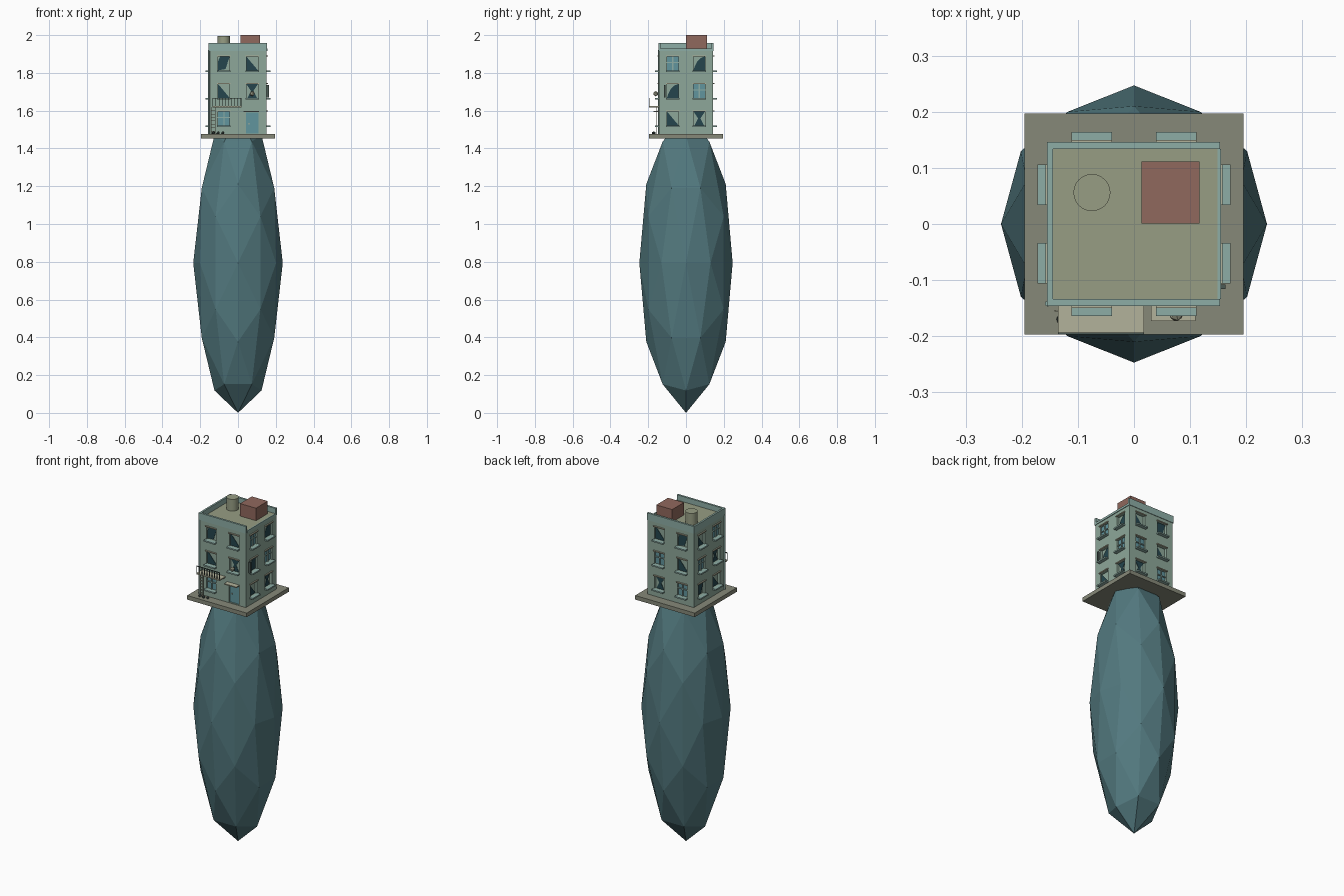
import bpy, bmesh, math
from mathutils import Matrix, Vector

if "Cube" in bpy.data.objects:
    bpy.data.objects.remove(bpy.data.objects["Cube"])


def material(name, r, g, b):
    m = bpy.data.materials.new(name)
    m.diffuse_color = (r, g, b, 1)
    m.use_nodes = True
    m.node_tree.nodes["Principled BSDF"].inputs["Base Color"].default_value = m.diffuse_color
    return m


ROCK = material("blue_rock", .085, .19, .21)
WALL = material("green_plaster", .27, .39, .32)
TRIM = material("green_trim", .27, .42, .38)
STONE = material("stone", .24, .25, .19)
ROOF = material("olive_roof", .31, .34, .23)
RED = material("brick", .28, .14, .11)
DARK = material("dark_glass", .018, .06, .075)
GLASS = material("clear_glass", .12, .3, .34)
CREAM = material("cream", .45, .45, .33)
IRON = material("iron", .07, .1, .09)
I = Matrix.Identity(4)


def finish(name, bm, mat):
    bmesh.ops.recalc_face_normals(bm, faces=bm.faces)
    me = bpy.data.meshes.new(name)
    bm.to_mesh(me)
    bm.free()
    me.materials.append(mat)
    ob = bpy.data.objects.new(name, me)
    bpy.context.collection.objects.link(ob)
    return ob


def boxes(name, items, mat):
    """items: (min corner, max corner, matrix)"""
    bm = bmesh.new()
    for lo, hi, mx in items:
        lo, hi = Vector(lo), Vector(hi)
        bmesh.ops.create_cube(bm, size=1, matrix=mx @ Matrix.Translation((lo + hi) / 2)
                              @ Matrix.Diagonal((*(hi - lo), 1)))
    return finish(name, bm, mat)


def cylinder(name, x, y, z0, z1, r, n, mat):
    bm = bmesh.new()
    bmesh.ops.create_cone(bm, cap_ends=True, segments=n, radius1=r, radius2=r, depth=z1 - z0,
                          matrix=Matrix.Translation((x, y, (z0 + z1) / 2)))
    ob = finish(name, bm, mat)
    for p in ob.data.polygons:
        p.use_smooth = len(p.vertices) == 4
    ob.data.set_sharp_from_angle(angle=math.radians(40))
    return ob


# faceted rock: once-subdivided icosahedron standing on an edge midpoint, stretched
bm = bmesh.new()
pts = set()
for a in (-1, 1):
    for k in range(3):
        e = [0, 0, 0]
        e[k] = a
        pts.add(tuple(e))
    for b in (-1, 1):
        p, q = .5257 * a, .8507 * b
        pts |= {(p, 0, q), (q, p, 0), (0, q, p)}
        for c in (-1, 1):
            p, q, r = .309 * a, .5 * b, .809 * c
            pts |= {(p, q, r), (q, r, p), (r, p, q)}
for x, y, z in sorted(pts):
    bm.verts.new((x * .237, y * .247, .794 + z * .794))
bmesh.ops.convex_hull(bm, input=bm.verts)
finish("rock", bm, ROCK)

boxes("base_slab", [((-.195, -.197, 1.452), (.195, .197, 1.476), I)], STONE)

# house body with recessed openings
W, D, Z0, Z1 = .151, .143, 1.476, 1.922
house = boxes("house_walls", [((-W, -D, Z0), (W, D, Z1), I)], WALL)

# patterns, top row to bottom row, left and right column
SIDES = [
    (D, .075, [("curve", "tri"), ("tri", "hour"), ("cross", "door")]),
    (W, .07, [("cross", "curve_m"), ("curve_m", "cross"), ("tri", "hour")]),
    (D, .075, [("tri", "curve"), ("cross", "tri"), ("hour", "cross")]),
    (W, .07, [("tri", "cross"), ("cross", "hour"), ("curve", "tri")]),
]
SHAPES = {
    "tri": [[(-1, 1), (-1, -1), (1, -1)]],
    "curve": [[(1, 1), (-.6, 1), (-1, .3), (-1, -1), (.3, -.8), (.6, 0)]],
    "curve_m": [[(1, 1), (.3, .8), (-.4, .2), (-.8, -.5), (-1, -1), (1, -1)]],
    "hour": [[(-1, 1), (1, 1), (.2, 0), (-.2, 0)], [(-.2, 0), (.2, 0), (.8, -1), (-.8, -1)]],
}
HW, HH, REC = .031, .037, .014
cuts, sills, lintels, bars, panes, door = [], [], [], [], [], []
shards = bmesh.new()
for k, (d, off, rows) in enumerate(SIDES):
    mx = Matrix.Rotation(k * math.pi / 2, 4, 'Z')
    for r, row in enumerate(rows):
        z = 1.85 - r * .1455
        for u, kind in zip((-off, off), row):
            if kind == "door":
                cuts.append(((u - .033, -d - .02, Z0 + .004), (u + .033, -d + REC, 1.59), mx))
                door.append(((u - .033, -d + .006, Z0 + .002), (u + .033, -d + REC, 1.59), mx))
                lintels.append(((u - .045, -d - .03, 1.592), (u + .035, -d, 1.598), mx))
                continue
            cuts.append(((u - HW, -d - .02, z - HH), (u + HW, -d + REC, z + HH), mx))
            sills.append(((u - .036, -d - .021, z - HH - .008), (u + .036, -d + .004, z - HH), mx))
            lintels.append(((u - .036, -d - .007, z + HH), (u + .036, -d + .002, z + HH + .006), mx))
            if kind == "cross":
                panes.append(((u - HW, -d + .009, z - HH), (u + HW, -d + .012, z + HH), mx))
                bars.append(((u - .003, -d + .003, z - HH), (u + .003, -d + .011, z + HH), mx))
                bars.append(((u - HW, -d + .003, z + .002), (u + HW, -d + .011, z + .007), mx))
            else:
                for poly in SHAPES[kind]:
                    f = shards.faces.new([shards.verts.new(mx @ Vector((u + a * HW, -d + .009, z + b * HH)))
                                          for a, b in poly])
                    ext = bmesh.ops.extrude_face_region(shards, geom=[f])
                    bmesh.ops.translate(shards, vec=mx.to_3x3() @ Vector((0, .002, 0)),
                                        verts=[v for v in ext["geom"] if isinstance(v, bmesh.types.BMVert)])

cutter = boxes("opening_cutter", cuts, WALL)
cutter.hide_render = True
mod = house.modifiers.new("openings", 'BOOLEAN')
mod.operation, mod.object, mod.solver = 'DIFFERENCE', cutter, 'EXACT'
bpy.context.view_layer.objects.active = house
bpy.ops.object.modifier_apply(modifier="openings")
bpy.data.objects.remove(cutter)

finish("broken_glass", shards, DARK)
boxes("window_panes", panes, GLASS)
boxes("window_bars", bars, TRIM)
boxes("window_sills", sills, TRIM)
boxes("window_lintels", lintels, CREAM)
boxes("front_door", door, GLASS)
boxes("door_knob", [((.055, -.141, 1.528), (.061, -.134, 1.534), I)], CREAM)

# roof with parapet on three sides, low curb on the right
boxes("roof_deck", [((-.149, -.14, 1.92), (.149, .14, 1.926), I)], ROOF)
boxes("parapet", [((-.155, -.146, 1.915), (-.144, .146, 1.957), I),
                  ((-.144, -.146, 1.915), (.153, -.134, 1.957), I),
                  ((-.144, .134, 1.915), (.153, .146, 1.957), I),
                  ((.149, -.134, 1.915), (.155, .134, 1.928), I)], TRIM)
boxes("brick_roof_hut", [((.013, .001, 1.922), (.117, .111, 2.0), I)], RED)
cylinder("water_tank", -.075, .056, 1.922, 1.995, .033, 24, ROOF)

# balcony with railing
boxes("balcony_floor", [((-.135, -.197, 1.618), (.018, -.14, 1.625), I)], CREAM)
rail = [((-.135, -.197, 1.664), (.018, -.193, 1.668), I)]
for i in range(10):
    x = -.135 + i * .0166
    rail.append(((x, -.196, 1.625), (x + .003, -.193, 1.665), I))
boxes("balcony_railing", rail, IRON)

# ladder below the balcony
ladder = [((x, -.156, Z0), (x + .003, -.153, 1.62), I) for x in (-.142, -.122)]
ladder += [((-.142, -.156, 1.49 + i * .018), (-.119, -.153, 1.493 + i * .018), I) for i in range(7)]
boxes("ladder", ladder, CREAM)

# drainpipe, wall fitting, lantern and rubble
cylinder("drainpipe", -.154, -.142, Z0, 1.92, .005, 10, TRIM)
boxes("side_fitting", [((.15, -.116, 1.67), (.163, -.108, 1.735), I)], IRON)
for name, x, y, z, s, mat in (("lantern", .075, -.16, 1.69, .014, CREAM),
                              ("rubble_a", -.13, -.17, 1.482, .009, IRON),
                              ("rubble_b", -.105, -.172, 1.482, .009, IRON),
                              ("rubble_c", -.08, -.168, 1.482, .008, IRON)):
    bm = bmesh.new()
    bmesh.ops.create_icosphere(bm, subdivisions=1, radius=s, matrix=Matrix.Translation((x, y, z)))
    finish(name, bm, mat)
